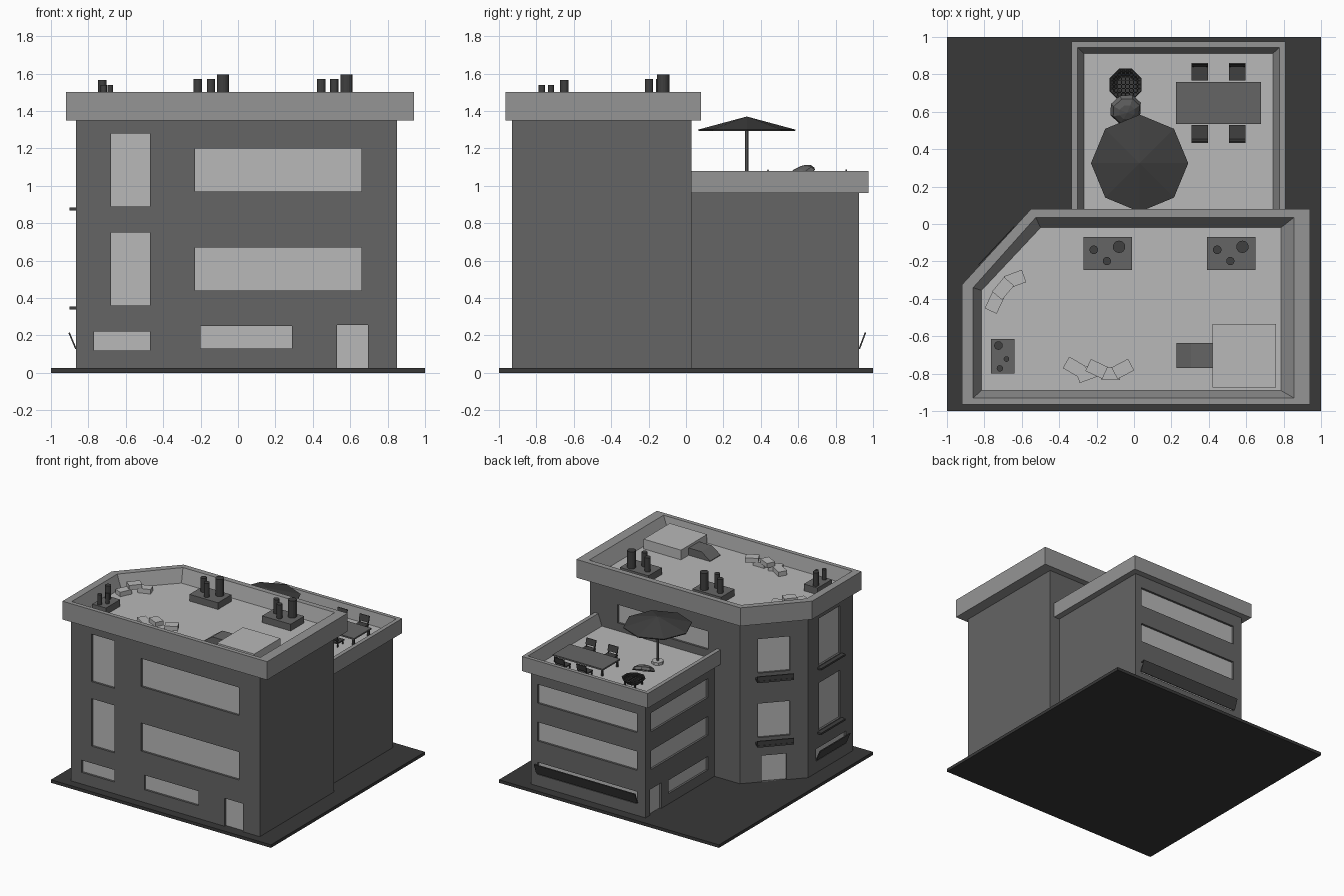
import bpy, bmesh, math
from mathutils import Matrix, Vector, Euler

if "Cube" in bpy.data.objects:
    bpy.data.objects.remove(bpy.data.objects["Cube"])


def mat(name, v):
    m = bpy.data.materials.new(name)
    m.diffuse_color = (v, v, v, 1)
    m.use_nodes = True
    m.node_tree.nodes["Principled BSDF"].inputs["Base Color"].default_value = m.diffuse_color
    return m


BASE, WALL, TRIM = mat("dark", .04), mat("wall", .13), mat("trim", .3)
LIGHT, METAL = mat("light", .48), mat("metal", .05)


def finish(name, bm, *mats):
    bmesh.ops.recalc_face_normals(bm, faces=bm.faces)
    me = bpy.data.meshes.new(name)
    bm.to_mesh(me)
    bm.free()
    ob = bpy.data.objects.new(name, me)
    bpy.context.collection.objects.link(ob)
    for m in mats:
        me.materials.append(m)
    return ob


def add_box(bm, c, s, rot=(0, 0, 0)):
    M = Matrix.LocRotScale(Vector(c), Euler(rot), Vector(s))
    bmesh.ops.create_cube(bm, size=1, matrix=M)


def box(name, c, s, m, rot=(0, 0, 0)):
    bm = bmesh.new()
    add_box(bm, c, s, rot)
    return finish(name, bm, m)


def span(name, x0, x1, y0, y1, z0, z1, m):
    return box(name, ((x0+x1)/2, (y0+y1)/2, (z0+z1)/2), (x1-x0, y1-y0, z1-z0), m)


def cyl(name, x, y, z0, z1, r, m, n=16, r2=None):
    bm = bmesh.new()
    bmesh.ops.create_cone(bm, cap_ends=True, segments=n, radius1=r, radius2=r if r2 is None else r2,
                          depth=z1-z0, matrix=Matrix.Translation((x, y, (z0+z1)/2)))
    return finish(name, bm, m)


def loft(name, loops, mats, closed=True):
    """Skin between outlines given as (points, z); last outline is the floor."""
    bm = bmesh.new()
    rings = [[bm.verts.new((x, y, z)) for x, y in pts] for pts, z in loops]
    n = len(rings[0])
    for a, b in zip(rings, rings[1:]):
        for i in range(n if closed else n-1):
            j = (i+1) % n
            bm.faces.new((a[i], a[j], b[j], b[i]))
    bm.faces.new(rings[0])
    top = bm.faces.new(rings[-1])
    top.material_index = len(mats)-1
    return finish(name, bm, *mats)


def on_wall(poly, edge, u, out):
    """Point at distance u along a wall and out from it, plus the wall angle."""
    a, b = Vector(poly[edge]), Vector(poly[(edge+1) % len(poly)])
    d = (b-a).normalized()
    p = a + d*u + Vector((d.y, -d.x))*out
    return p, math.atan2(d.y, d.x)


def wall_box(name, poly, edge, u0, u1, z0, z1, out, depth, m, tilt=0):
    p, ang = on_wall(poly, edge, (u0+u1)/2, out)
    return box(name, (p.x, p.y, (z0+z1)/2), (u1-u0, depth, z1-z0), m, (tilt, 0, ang))


def building(name, poly, top, windows):
    body = loft(name, [(poly, .015), (poly, top)], [WALL])
    bm = bmesh.new()
    for e, u0, u1, z0, z1 in windows:
        p, ang = on_wall(poly, e, (u0+u1)/2, 0)
        add_box(bm, (p.x, p.y, (z0+z1)/2), (u1-u0, .04, z1-z0), (0, 0, ang))
        wall_box(name + "_pane", poly, e, u0, u1, z0, z1, -.02, .006, LIGHT)
    cutter = finish("cutter", bm)
    cutter.hide_render = True
    mod = body.modifiers.new("openings", 'BOOLEAN')
    mod.object, mod.operation, mod.solver = cutter, 'DIFFERENCE', 'EXACT'
    dg = bpy.context.evaluated_depsgraph_get()
    me = bpy.data.meshes.new_from_object(body.evaluated_get(dg))
    body.modifiers.clear()
    body.data = me
    bpy.data.objects.remove(cutter)


# ground slab
span("ground_slab", -1, 1, -1, 1, 0, .025, BASE)

# main block: edges 0 front, 1 right, 2 back, 3 chamfer, 4 left
MAIN = [(-.865, -.93), (.85, -.93), (.85, .03), (-.51, .03), (-.865, -.35)]
wins = [(0, .185, .395, .89, 1.28), (0, .185, .395, .36, .75), (0, .095, .395, .12, .22),
        (0, .635, 1.525, .97, 1.2), (0, .635, 1.525, .44, .67), (0, .665, 1.155, .13, .25),
        (0, 1.395, 1.56, .025, .255), (2, .25, 1.07, 1.05, 1.2),
        (3, .138, .382, .92, 1.2), (3, .138, .382, .39, .67), (3, .166, .354, .025, .24),
        (4, .14, .416, .89, 1.28), (4, .14, .416, .36, .75), (4, .1, .49, .12, .22)]
building("main_walls", MAIN, 1.39, wins)

# annex: edges 2 back, 3 left
ANNEX = [(-.28, .03), (.76, .03), (.76, .925), (-.28, .925)]
wins = [(2, .06, .96, z, z+.155) for z in (.705, .395)] + [(2, .06, .96, .12, .22)]
wins += [(3, .07, .81, z, z+.155) for z in (.705, .395)]
wins += [(3, .295, .81, .11, .22), (3, .055, .205, .025, .235)]
building("annex_walls", ANNEX, .975, wins)

# cornices with sloped inner parapets and roof decks
o = [(-.92, -.965), (.94, -.965), (.94, .08), (-.55, .08), (-.92, -.325)]
i = [(-.86, -.93), (.855, -.93), (.855, .035), (-.525, .035), (-.86, -.34)]
f = [(-.815, -.89), (.785, -.89), (.785, -.02), (-.5, -.02), (-.815, -.355)]
loft("main_cornice", [(o, 1.35), (o, 1.5), (i, 1.5), (f, 1.4)], [TRIM, LIGHT])


def u_shape(x0, x1, y):
    return [(x1, .03), (x1, y), (x0, y), (x0, .03)]


o, i, f = u_shape(-.335, .81, .975), u_shape(-.302, .777, .944), u_shape(-.268, .743, .912)
D = .985
loft("annex_cornice", [(o, .96), (o, 1.08), (i, 1.08), (f, D)], [TRIM, LIGHT], closed=False)

# sills, planters and tilted hopper panels
for z in (.875, .345):
    wall_box("left_sill", MAIN, 4, .12, .436, z-.006, z+.009, .015, .04, METAL)
    wall_box("planter_base", MAIN, 3, .12, .40, z-.005, z+.01, .03, .075, METAL)
    wall_box("planter_front", MAIN, 3, .12, .40, z+.01, z+.045, .06, .01, METAL)
wall_box("left_hopper", MAIN, 4, .1, .49, .125, .218, .02, .008, METAL, .4)
wall_box("annex_hopper", ANNEX, 2, .05, .97, .125, .218, .018, .008, METAL, .36)

# chimney groups
for x in (-.14, .52):
    span("chimney_base", x-.13, x+.13, -.245, -.07, 1.395, 1.455, WALL)
    for dx, y, r, z in ((.06, -.122, .033, 1.595), (-.075, -.138, .023, 1.57), (-.005, -.198, .022, 1.57)):
        cyl("chimney_pipe", x+dx, y, 1.44, z, r, METAL)
span("chimney_base", -.765, -.64, -.80, -.615, 1.395, 1.455, WALL)
for x, y, r, z in ((-.725, -.65, .023, 1.565), (-.682, -.722, .015, 1.54), (-.717, -.772, .017, 1.54)):
    cyl("chimney_pipe", x, y, 1.44, z, r, METAL)

# roof unit with bent duct
span("roof_unit", .42, .76, -.875, -.535, 1.395, 1.48, LIGHT)
bm = bmesh.new()
prof = [(.43, 1.395), (.43, 1.46), (.305, 1.46), (.225, 1.405), (.225, 1.395)]
face = bm.faces.new([bm.verts.new((x, -.77, z)) for x, z in prof])
ext = bmesh.ops.extrude_face_region(bm, geom=[face])
bmesh.ops.translate(bm, vec=(0, .135, 0), verts=[v for v in ext['geom'] if isinstance(v, bmesh.types.BMVert)])
finish("roof_duct", bm, WALL)

# loose blocks on the roof
for x, y, a, z in ((-.745, -.42, 65, 0), (-.70, -.345, 50, .035), (-.635, -.295, 20, 0), (-.32, -.765, -30, 0),
                   (-.255, -.80, 20, 0), (-.20, -.775, -25, .035), (-.125, -.80, 0, 0), (-.06, -.775, 28, .03)):
    box("roof_block", (x, y, 1.418+z), (.10, .07, .038), LIGHT, (0, 0, math.radians(a)))

# parasol
cyl("parasol_foot", .03, .325, D, D+.022, .045, LIGHT, 8)
cyl("parasol_pole", .03, .325, D, 1.36, .009, WALL, 8)
bm = bmesh.new()
bmesh.ops.create_cone(bm, cap_ends=False, segments=8, radius1=.26, radius2=0, depth=.07,
                      matrix=Matrix.Translation((.03, .325, 1.335)))
bmesh.ops.remove_doubles(bm, verts=bm.verts, dist=1e-5)
canopy = finish("parasol_canopy", bm, METAL)
canopy.modifiers.new("shell", 'SOLIDIFY').thickness = .008

# table
span("table_top", .225, .68, .535, .76, 1.036, 1.048, WALL)
for x in (.24, .665):
    for y in (.55, .745):
        span("table_leg", x-.007, x+.007, y-.007, y+.007, D, 1.04, METAL)

# chairs, mirrored across the table
for x in (.3525, .5525):
    for s in (-1, 1):
        cy = .6475 + s*.162
        box("chair_seat", (x, cy, 1.018), (.088, .085, .01), METAL)
        box("chair_back", (x, cy+s*.042, 1.062), (.088, .008, .05), METAL, (-s*.25, 0, 0))
        for dx in (-.037, .037):
            box("chair_back_post", (x+dx, cy+s*.036, 1.03), (.008, .008, .04), METAL, (-s*.25, 0, 0))
            for dy in (-.035, .035):
                box("chair_leg", (x+dx, cy+dy, D+.016), (.008, .008, .034), METAL)

# barbecue: bowl, grate, legs and open lid
gx, gy, gr = -.045, .745, .088
bm = bmesh.new()
bmesh.ops.create_cone(bm, cap_ends=False, segments=8, radius1=.05, radius2=gr, depth=.04,
                      matrix=Matrix.Translation((gx, gy, 1.03)) @ Matrix.Rotation(math.pi/8, 4, 'Z'))
bmesh.ops.holes_fill(bm, edges=[e for e in bm.edges if all(v.co.z < 1.02 for v in e.verts)])
finish("grill_bowl", bm, METAL).modifiers.new("shell", 'SOLIDIFY').thickness = .006
bm = bmesh.new()
for k in range(-3, 4):
    t = k*.021
    w = 2*math.sqrt(.08**2-t*t)
    add_box(bm, (gx+t, gy, 1.047), (.005, w, .005))
    add_box(bm, (gx, gy+t, 1.047), (w, .005, .005))
finish("grill_grate", bm, METAL)
for sx in (-1, 1):
    for sy in (-1, 1):
        box("grill_leg", (gx+sx*.045, gy+sy*.045, 1.005), (.01, .01, .05), METAL)
bm = bmesh.new()
bmesh.ops.create_uvsphere(bm, u_segments=8, v_segments=6, radius=1)
bmesh.ops.delete(bm, geom=[v for v in bm.verts if v.co.z < -.01], context='VERTS')
bmesh.ops.transform(bm, verts=bm.verts, matrix=Matrix.LocRotScale(
    Vector((gx, .615, 1.055)), Euler((.5, 0, math.pi/8)), Vector((gr, gr, .045))))
finish("grill_lid", bm, WALL).modifiers.new("shell", 'SOLIDIFY').thickness = .005
